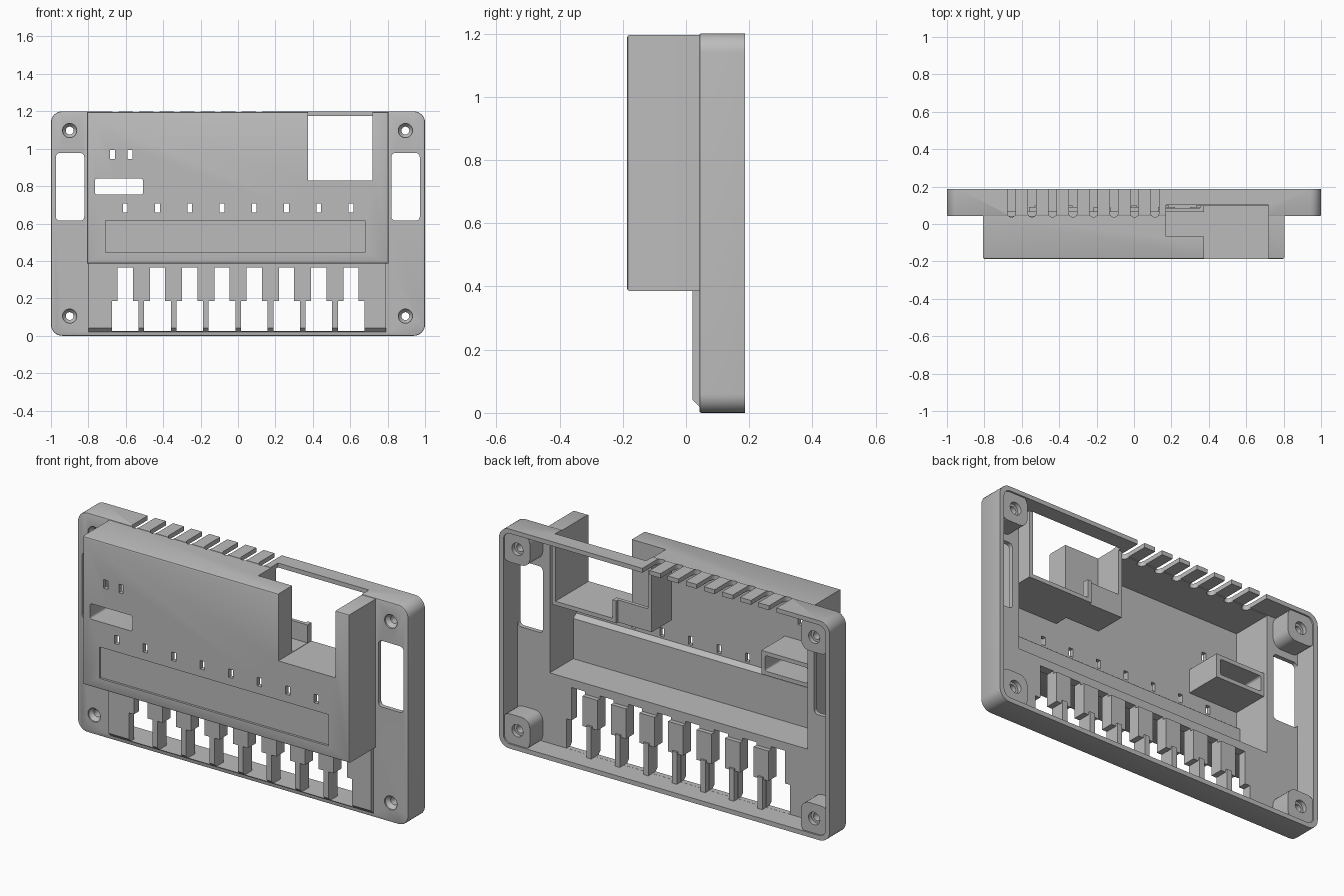
import bpy, bmesh, math

if "Cube" in bpy.data.objects:
    bpy.data.objects.remove(bpy.data.objects["Cube"])

plastic = bpy.data.materials.new("grey_plastic")
plastic.diffuse_color = (0.5, 0.5, 0.5, 1)
plastic.use_nodes = True
plastic.node_tree.nodes["Principled BSDF"].inputs["Base Color"].default_value = plastic.diffuse_color


def rounded(x0, x1, z0, z1, r=0.0, seg=6):
    """Rectangle outline with optional rounded corners."""
    if r <= 0:
        return [(x0, z0), (x1, z0), (x1, z1), (x0, z1)]
    pts = []
    corners = ((x1 - r, z1 - r), (x0 + r, z1 - r), (x0 + r, z0 + r), (x1 - r, z0 + r))
    for q, (cx, cz) in enumerate(corners):
        for i in range(seg + 1):
            a = math.pi / 2 * (q + i / seg)
            pts.append((cx + r * math.cos(a), cz + r * math.sin(a)))
    return pts


def loft(name, rings, axis="y", bevel=0.0):
    """Solid through a list of (outline, position) rings along an axis."""
    place = {"x": lambda p, t: (t, p[0], p[1]),
             "y": lambda p, t: (p[0], t, p[1]),
             "z": lambda p, t: (p[0], p[1], t)}[axis]
    bm = bmesh.new()
    loops = [[bm.verts.new(place(p, t)) for p in pts] for pts, t in rings]
    n = len(loops[0])
    first = bm.faces.new(loops[0])
    bm.faces.new(loops[-1])
    for a, b in zip(loops, loops[1:]):
        for i in range(n):
            j = (i + 1) % n
            bm.faces.new((a[i], a[j], b[j], b[i]))
    bmesh.ops.recalc_face_normals(bm, faces=bm.faces)
    if bevel:
        bmesh.ops.bevel(bm, geom=list(first.edges), offset=bevel, segments=2,
                        profile=0.5, affect='EDGES')
    me = bpy.data.meshes.new(name)
    bm.to_mesh(me)
    bm.free()
    me.materials.append(plastic)
    ob = bpy.data.objects.new(name, me)
    bpy.context.collection.objects.link(ob)
    return ob


def prism(name, pts, a, b, axis="y", bevel=0.0):
    return loft(name, [(pts, a), (pts, b)], axis, bevel)


def box(x0, x1, y0, y1, z0, z1, r=0.0):
    return prism("block", rounded(x0, x1, z0, z1, r), y0, y1)


def disc(cx, cz, r, n=24):
    return [(cx + r * math.cos(i * math.tau / n), cz + r * math.sin(i * math.tau / n))
            for i in range(n)]


def combine(tool, op):
    """Apply one boolean to the housing and discard the tool."""
    tool.hide_render = True
    mod = housing.modifiers.new("combine", 'BOOLEAN')
    mod.operation, mod.solver, mod.object = op, 'EXACT', tool
    bpy.context.view_layer.objects.active = housing
    bpy.ops.object.modifier_apply(modifier=mod.name)
    bpy.data.objects.remove(tool)


def add(tool):
    combine(tool, 'UNION')


def cut(tool):
    combine(tool, 'DIFFERENCE')


F, B = -0.187, 0.187           # front and back planes
PITCH = 0.1725                 # spacing of the terminal row
row = [-0.603 + PITCH * i for i in range(8)]

# outer solids: flanged tray, raised box, chamfered terminal pad
housing = prism("housing", rounded(-1, 1, 0, 1.2, 0.06, 8), 0.042, B, bevel=0.006)
add(prism("raised_box", rounded(-0.808, 0.804, 0.385, 1.196), F, 0.08, bevel=0.01))
add(prism("terminal_pad", [(0.02, 0.042), (0.02, 0.4), (0.08, 0.4), (0.08, 0.02), (0.042, 0.02)],
          -0.8, 0.79, "x"))

# hollow interior, open at the back
cut(box(-0.974, 0.974, 0.066, 0.3, 0.025, 1.176, 0.04))
cut(box(-0.782, 0.778, F + 0.024, 0.1, 0.41, 1.172))

# thicker wall behind the label recess
add(prism("label_backing", [(F + 0.01, 0.4), (F + 0.05, 0.4), (F + 0.05, 0.63),
                            (F + 0.024, 0.65), (F + 0.01, 0.65)], -0.79, 0.79, "x"))

# corner screw bosses
for sx in (-1, 1):
    for cz in (0.105, 1.095):
        x0, x1 = sorted((sx * 0.82, sx * 0.99))
        z0, z1 = (0.01, 0.185) if cz < 0.6 else (1.015, 1.19)
        add(box(x0, x1, 0.05, 0.178, z0, z1, 0.05))

# ribs and tabs between terminal slots
for a, b in zip(row, row[1:]):
    m = (a + b) / 2
    add(box(m - 0.015, m + 0.015, 0.05, 0.1, 0.012, 0.2))
    add(box(m - 0.046, m + 0.046, 0.05, 0.09, 0.185, 0.35))

# connector duct and top pocket shells
add(box(-0.79, -0.485, F + 0.01, 0.042, 0.733, 0.862))
add(box(0.352, 0.742, F + 0.01, 0.1, 0.808, 1.185))
add(box(0.148, 0.365, -0.09, 0.085, 0.808, 1.185))

# top pocket, side compartment and its low back rim
cut(box(0.375, 0.72, -0.3, 0.102, 0.83, 1.3))
cut(box(0.17, 0.4, -0.068, 0.065, 0.832, 1.3))
cut(box(0.17, 0.4, 0.0, 0.102, 0.93, 1.3))

# terminal slots: wide below, narrow above
for x in row:
    cut(box(x - 0.071, x + 0.071, -0.05, 0.12, 0.0255, 0.186))
    cut(box(x - 0.041, x + 0.041, -0.05, 0.12, 0.15, 0.365))

# indicator windows
for x in row:
    cut(box(x - 0.0125, x + 0.0125, -0.3, -0.1, 0.66, 0.706))
for x in (-0.67, -0.577):
    cut(box(x - 0.0135, x + 0.0135, -0.3, -0.1, 0.945, 0.992))

# connector slot and label recess
cut(box(-0.765, -0.508, -0.3, 0.1, 0.755, 0.84, 0.012))
cut(box(-0.708, 0.68, -0.3, F + 0.012, 0.445, 0.617))

# flange windows
cut(box(-0.974, -0.822, 0.0, 0.1, 0.615, 0.977, 0.022))
cut(box(0.82, 0.972, 0.0, 0.1, 0.615, 0.977, 0.022))

# ventilation slots in the top wall, rounded at the front end
for i in range(8):
    x = -0.655 + 0.1095 * i
    cut(prism("vent", rounded(x - 0.022, x + 0.022, 0.037, 0.3, 0.0219), 1.12, 1.3, "z"))

# countersunk screw holes
for x in (-0.9, 0.895):
    for z in (0.105, 1.097):
        rings = [(0.038, 0.03), (0.038, 0.05), (0.021, 0.07), (0.021, 0.155),
                 (0.034, 0.1551), (0.034, 0.25)]
        cut(loft("screw_hole", [(disc(x, z, r), y) for r, y in rings]))

# tidy up and shade
bm = bmesh.new()
bm.from_mesh(housing.data)
bmesh.ops.remove_doubles(bm, verts=bm.verts, dist=0.00005)
bm.to_mesh(housing.data)
bm.free()
for p in housing.data.polygons:
    p.material_index = 0
while len(housing.data.materials) > 1:
    housing.data.materials.pop()
bpy.ops.object.select_all(action='DESELECT')
housing.select_set(True)
bpy.context.view_layer.objects.active = housing
bpy.ops.object.shade_smooth_by_angle(angle=math.radians(30))
